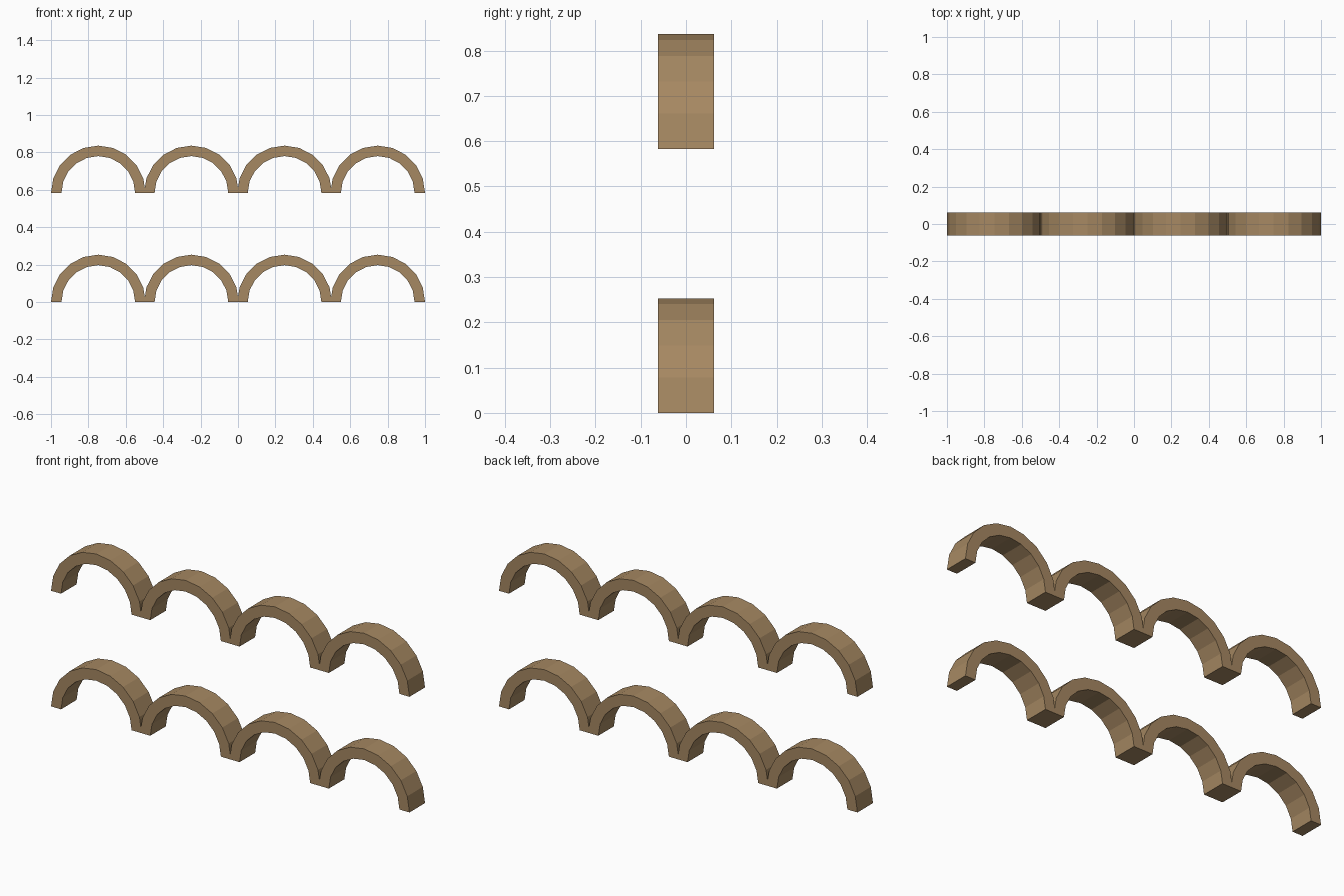
import bpy
import bmesh
from math import sin, cos, pi

cube = bpy.data.objects.get("Cube")
if cube:
    bpy.data.objects.remove(cube, do_unlink=True)

OUTER, INNER, PITCH = 0.253, 0.197, 0.498
DEPTH, SEGMENTS, ARCHES = 0.124, 10, 4

tan = bpy.data.materials.new("tan_wood")
tan.use_nodes = True
colour = (0.38, 0.246, 0.122, 1)
tan.diffuse_color = colour
tan.node_tree.nodes["Principled BSDF"].inputs["Base Color"].default_value = colour


def half_ring(radius, centre):
    """Faceted half circle running from left foot to right foot."""
    angles = [pi * (1 - i / SEGMENTS) for i in range(SEGMENTS + 1)]
    return [(centre + radius * cos(a), radius * sin(a)) for a in angles]


def scallop_outline():
    """Closed outline of a row of arches whose neighbouring feet merge."""
    step = pi / SEGMENTS
    overlap = OUTER - PITCH / 2
    valley = overlap * sin(step) / (1 - cos(step))
    top, under = [], []
    for n in range(ARCHES):
        centre = (n - (ARCHES - 1) / 2) * PITCH
        crown = half_ring(OUTER, centre)
        if n > 0:
            crown[0] = (centre - PITCH / 2, valley)
        if n < ARCHES - 1:
            crown.pop()
        top += crown
        under += half_ring(INNER, centre)
    return top + under[::-1]


def scallop_row(name, z):
    bm = bmesh.new()
    verts = [bm.verts.new((x, -DEPTH / 2, h)) for x, h in scallop_outline()]
    face = bm.faces.new(verts)
    result = bmesh.ops.extrude_face_region(bm, geom=[face], use_keep_orig=True)
    moved = [v for v in result["geom"] if isinstance(v, bmesh.types.BMVert)]
    bmesh.ops.translate(bm, verts=moved, vec=(0, DEPTH, 0))
    bmesh.ops.recalc_face_normals(bm, faces=bm.faces)
    mesh = bpy.data.meshes.new(name)
    bm.to_mesh(mesh)
    bm.free()
    mesh.materials.append(tan)
    row = bpy.data.objects.new(name, mesh)
    row.location.z = z
    bpy.context.collection.objects.link(row)


# Two identical rows of arches, one above the other
scallop_row("lower_arch_row", 0)
scallop_row("upper_arch_row", 0.583)
